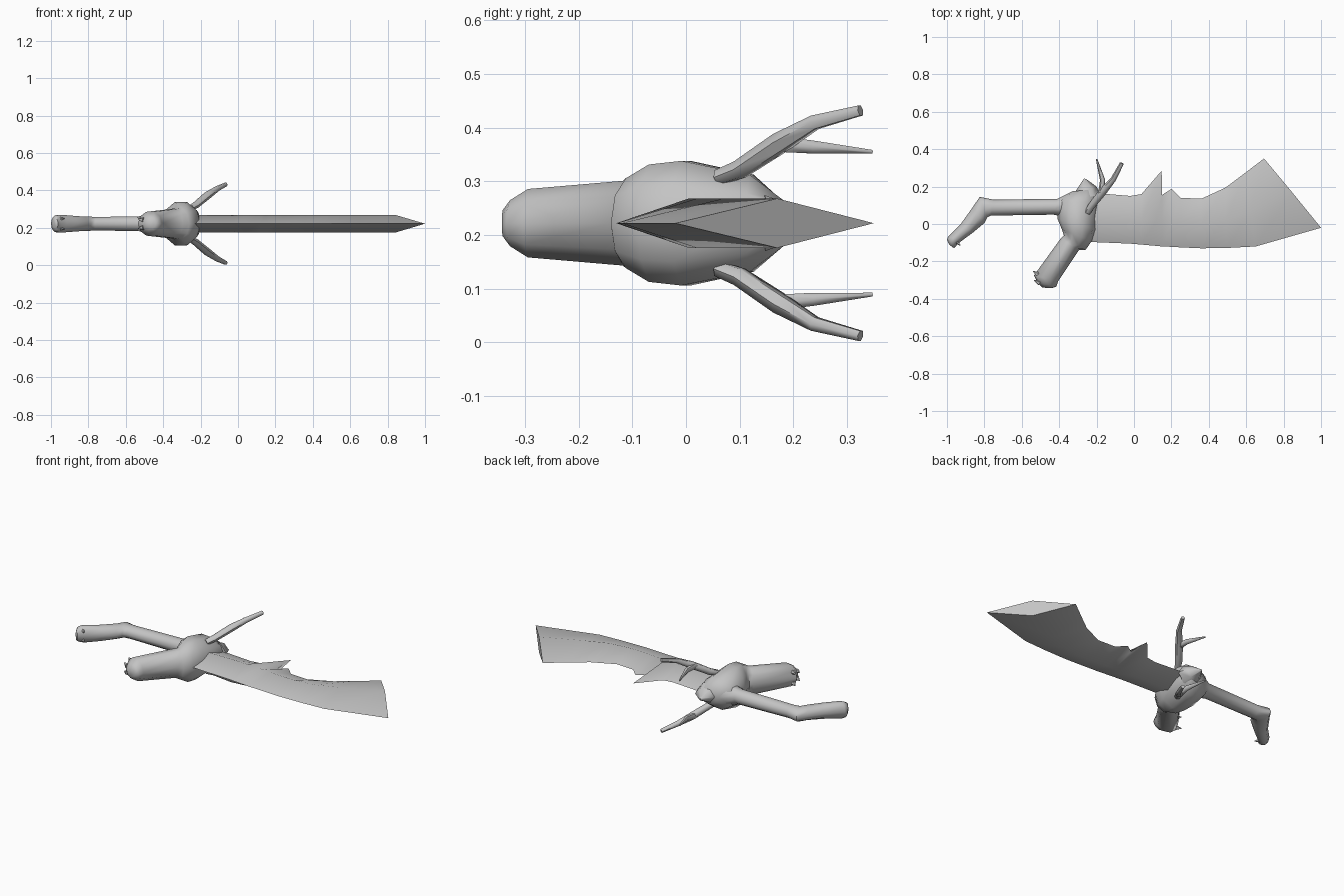
import bpy, bmesh, math
from mathutils import Vector

ZC = 0.222  # mid-plane height
steel = bpy.data.materials.new("grey_steel")
steel.diffuse_color = (0.55, 0.55, 0.55, 1)


def skin(name, rings, angle=60):
    """Bridge equal-sized rings of points and cap both ends."""
    bm = bmesh.new()
    rows = [[bm.verts.new(p) for p in ring] for ring in rings]
    n = len(rows[0])
    for a, b in zip(rows, rows[1:]):
        for i in range(n):
            j = (i + 1) % n
            bm.faces.new((a[i], a[j], b[j], b[i]))
    bm.faces.new(rows[0])
    bm.faces.new(rows[-1])
    bmesh.ops.recalc_face_normals(bm, faces=bm.faces)
    me = bpy.data.meshes.new(name)
    bm.to_mesh(me)
    bm.free()
    me.materials.append(steel)
    ob = bpy.data.objects.new(name, me)
    bpy.context.collection.objects.link(ob)
    bpy.ops.object.select_all(action='DESELECT')
    ob.select_set(True)
    bpy.context.view_layer.objects.active = ob
    bpy.ops.object.shade_smooth_by_angle(angle=math.radians(angle))
    return ob


def loft(name, sections, n=10):
    """Sections are (x1, y1, x2, y2, half height): ellipses between two outline points."""
    rings = []
    for x1, y1, x2, y2, h in sections:
        c = Vector(((x1 + x2) / 2, (y1 + y2) / 2, ZC))
        d = Vector(((x1 - x2) / 2, (y1 - y2) / 2, 0))
        rings.append([c + d * math.cos(t) + Vector((0, 0, h * math.sin(t)))
                      for t in (2 * math.pi * i / n for i in range(n))])
    return skin(name, rings)


def tube(name, pts, radii, n=6):
    """Round tapering tube through the points."""
    pts = [Vector(p) for p in pts]
    rings = []
    for i, (p, r) in enumerate(zip(pts, radii)):
        d = (pts[min(i + 1, len(pts) - 1)] - pts[max(i - 1, 0)]).normalized()
        u = d.cross(Vector((0, 0, 1))).normalized()
        v = d.cross(u)
        rings.append([p + r * (u * math.cos(t) + v * math.sin(t))
                      for t in (2 * math.pi * k / n for k in range(n))])
    return skin(name, rings)


# Blade: diamond sections (lower edge, ridge, upper edge) with spikes on the back
blade = [
    ((-0.26, -0.095), (-0.26, 0.03), (-0.26, 0.17)),
    ((-0.02, -0.105), (-0.02, 0.03), (-0.02, 0.15)),
    ((0.04, -0.11), (0.04, 0.025), (0.04, 0.16)),
    ((0.12, -0.117), (0.12, 0.02), (0.148, 0.285)),
    ((0.15, -0.12), (0.15, 0.02), (0.15, 0.155)),
    ((0.20, -0.122), (0.20, 0.015), (0.20, 0.188)),
    ((0.25, -0.125), (0.25, 0.01), (0.25, 0.14)),
    ((0.36, -0.13), (0.36, 0.005), (0.36, 0.135)),
    ((0.50, -0.128), (0.49, 0.02), (0.49, 0.195)),
    ((0.65, -0.12), (0.62, 0.07), (0.59, 0.27)),
    ((1.0, -0.02), (0.845, 0.17), (0.695, 0.35)),
]
skin("blade", [[(*lo, ZC), (*mid, ZC + 0.046), (*up, ZC), (*mid, ZC - 0.046)]
               for lo, mid, up in blade], 75)

# Guard shaped as a beast's body and long snout
loft("guard_head", [
    (-0.33, 0.175, -0.21, 0.185, 0.045),
    (-0.40, 0.135, -0.19, 0.11, 0.095),
    (-0.41, 0.03, -0.20, -0.03, 0.122),
    (-0.385, -0.03, -0.225, -0.09, 0.115),
    (-0.375, -0.06, -0.26, -0.14, 0.088),
    (-0.39, -0.075, -0.295, -0.14, 0.083),
    (-0.535, -0.275, -0.405, -0.305, 0.067),
    (-0.515, -0.315, -0.415, -0.335, 0.045),
    (-0.49, -0.34, -0.44, -0.343, 0.025),
])
loft("guard_crest", [(-0.33, 0.14, -0.18, 0.15, 0.06),
                     (-0.31, 0.18, -0.20, 0.20, 0.04),
                     (-0.267, 0.243, -0.255, 0.24, 0.006)], 6)

# Grip bending into a small beast-head pommel
loft("grip", [
    (-0.34, 0.17, -0.34, 0.03, 0.07),
    (-0.41, 0.135, -0.43, 0.05, 0.043),
    (-0.75, 0.13, -0.765, 0.045, 0.038),
    (-0.825, 0.145, -0.785, 0.035, 0.04),
    (-0.862, 0.09, -0.80, 0.005, 0.04),
    (-0.93, -0.005, -0.86, -0.045, 0.045),
    (-0.995, -0.07, -0.915, -0.085, 0.05),
    (-1.0, -0.085, -0.945, -0.11, 0.046),
    (-0.988, -0.11, -0.962, -0.13, 0.03),
])

for side, s in (("upper", 1), ("lower", -1)):
    z = lambda v: ZC + s * v
    # Forked horns
    tube(side + "_horn", [(-0.25, 0.06, z(0.085)), (-0.225, 0.10, z(0.10)),
                          (-0.165, 0.175, z(0.15)), (-0.11, 0.24, z(0.188)),
                          (-0.065, 0.325, z(0.21))],
         [0.016, 0.019, 0.021, 0.015, 0.011])
    tube(side + "_horn_branch", [(-0.175, 0.165, z(0.148)), (-0.168, 0.235, z(0.142)),
                                 (-0.20, 0.347, z(0.133))], [0.017, 0.014, 0.004])
    # Fangs on the guard and the pommel
    tube(side + "_snout_fang", [(-0.505, -0.275, z(0.03)), (-0.54, -0.252, z(0.035))],
         [0.018, 0.002], 5)
    tube(side + "_front_fang", [(-0.505, -0.315, z(0.02)), (-0.535, -0.30, z(0.025))],
         [0.015, 0.002], 5)
    tube(side + "_pommel_fang", [(-0.955, -0.09, z(0.025)), (-0.928, -0.115, z(0.028))],
         [0.014, 0.002], 5)
